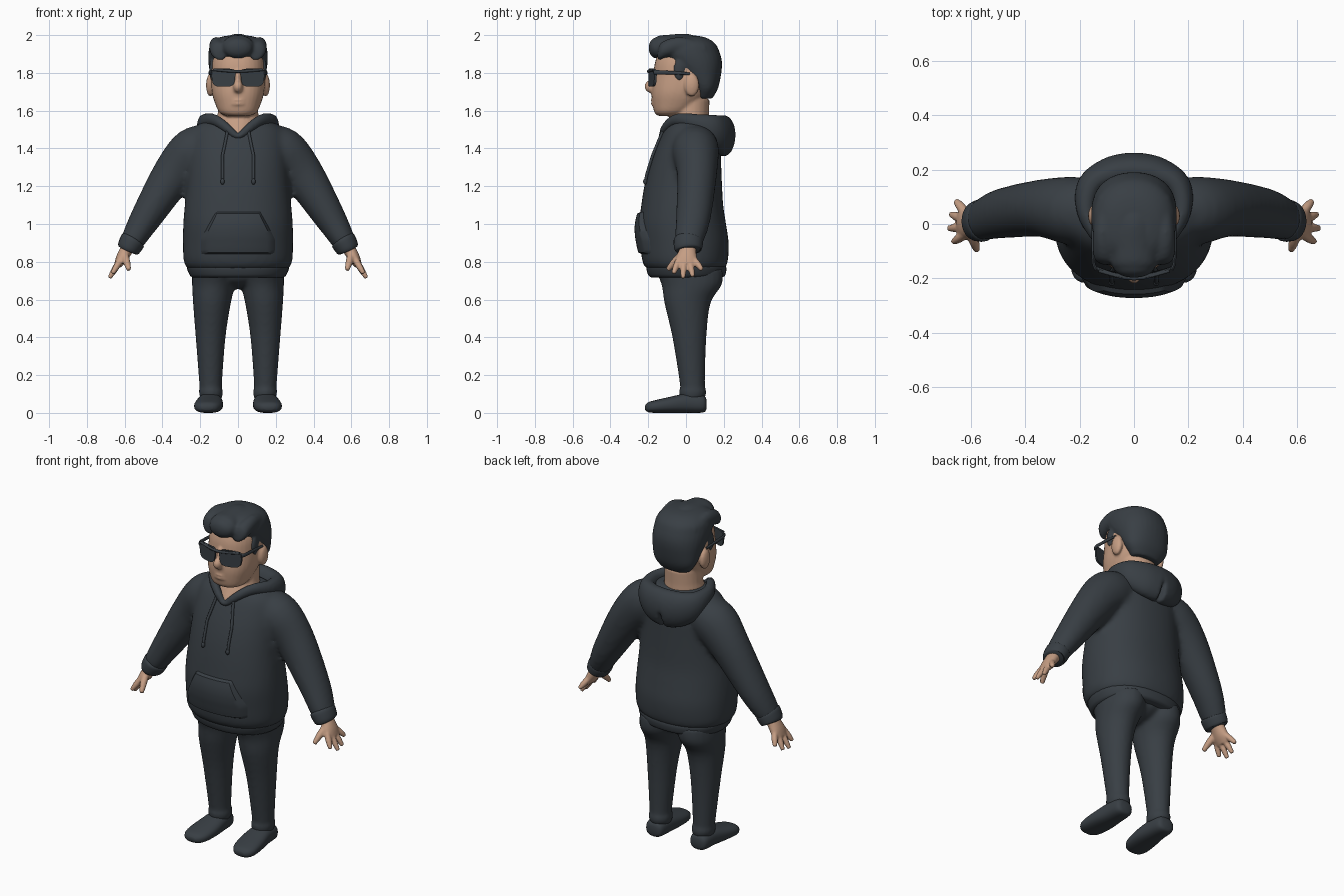
import bpy, bmesh
from math import sin, cos, pi
from mathutils import Vector, Matrix

cube = bpy.data.objects.get("Cube")
if cube:
    bpy.data.objects.remove(cube)


def material(name, rgb):
    m = bpy.data.materials.new(name)
    m.use_nodes = True
    m.diffuse_color = (*rgb, 1)
    m.node_tree.nodes["Principled BSDF"].inputs["Base Color"].default_value = (*rgb, 1)
    return m


CLOTH = material("charcoal", (0.040, 0.049, 0.058))
SKIN = material("skin", (0.56, 0.34, 0.23))
X, Y, Z = Vector((1, 0, 0)), Vector((0, 1, 0)), Vector((0, 0, 1))


def spline(pts, steps):
    """Smooth curve through tuples of any length."""
    out, last = [], len(pts) - 1
    for i in range(last):
        a, b, c, d = (Vector(pts[max(0, min(last, i + k))]) for k in (-1, 0, 1, 2))
        for s in range(steps):
            t = s / steps
            out.append(b + (c - a) * t / 2 + (a - b * 2.5 + c * 2 - d / 2) * t * t
                       + (b * 1.5 - a / 2 - c * 1.5 + d / 2) * t ** 3)
    return out + [Vector(pts[-1])]


def spow(v, p):
    return (1 if v > 0 else -1) * abs(v) ** p


def tube(bm, pts, side=1, axis=None, ref=Y, steps=4, n=24, power=2.0):
    """Loft through (x, y, z, radius along ref, radius across)."""
    path = spline(pts, steps)
    rings = []
    for i, p in enumerate(path):
        t = axis or (path[min(i + 1, len(path) - 1)] - path[max(i - 1, 0)])
        t = Vector(t[:3]).normalized()
        a = (ref - t * ref.dot(t)).normalized()
        b = t.cross(a)
        ring = []
        for k in range(n):
            w = 2 * pi * k / n
            q = Vector(p[:3]) + a * max(p[3], .002) * spow(cos(w), 2 / power) \
                + b * max(p[4], .002) * spow(sin(w), 2 / power)
            ring.append(bm.verts.new((q.x * side, q.y, q.z)))
        rings.append(ring)
    for r, s in zip(rings, rings[1:]):
        for k in range(n):
            bm.faces.new((r[k], r[(k + 1) % n], s[(k + 1) % n], s[k]))
    bm.faces.new(rings[0])
    bm.faces.new(rings[-1])


def ball(bm, centre, radii):
    m = Matrix.Translation(centre) @ Matrix.Diagonal((*radii, 1))
    bmesh.ops.create_uvsphere(bm, u_segments=24, v_segments=14, radius=1, matrix=m)


def finish(name, bm, mat, voxel=0, smooth=4):
    """Make the object; a voxel size fuses its overlapping volumes."""
    bmesh.ops.recalc_face_normals(bm, faces=bm.faces[:])
    me = bpy.data.meshes.new(name)
    bm.to_mesh(me)
    bm.free()
    me.materials.append(mat)
    ob = bpy.data.objects.new(name, me)
    bpy.context.collection.objects.link(ob)
    bpy.ops.object.select_all(action='DESELECT')
    ob.select_set(True)
    bpy.context.view_layer.objects.active = ob
    bpy.ops.object.shade_smooth_by_angle(angle=0.8)
    if voxel:
        r = ob.modifiers.new("fuse", 'REMESH')
        r.mode, r.voxel_size, r.use_smooth_shade = 'VOXEL', voxel, True
        s = ob.modifiers.new("soften", 'SMOOTH')
        s.factor, s.iterations = 0.5, smooth
    return ob


SIDES = ((1, "left"), (-1, "right"))

# Hoodie body and sleeves
TORSO = [(0, 0, .76, .205, .265), (0, -.005, .8, .226, .287), (0, -.008, .9, .234, .292),
         (0, -.018, 1.0, .23, .29), (0, -.02, 1.1, .217, .282), (0, -.015, 1.2, .206, .272),
         (0, -.005, 1.3, .192, .265), (0, .01, 1.4, .172, .258), (0, .024, 1.5, .138, .235),
         (0, .03, 1.55, .1, .17)]
ARM = [(.13, .05, 1.43, .11, .1), (.23, .05, 1.385, .125, .13), (.34, .058, 1.265, .106, .113),
       (.48, .04, 1.045, .093, .085), (.545, .02, .935, .08, .068), (.57, .012, .89, .07, .06)]
bm = bmesh.new()
tube(bm, TORSO, axis=Z, n=40, power=2.2)
for s, _ in SIDES:
    tube(bm, ARM, s)
finish("hoodie_body", bm, CLOTH, .016, 6)


def front(x, z):
    """Front surface of the hoodie body."""
    sec = min(spline(TORSO, 12), key=lambda q: abs(q[2] - z))
    u = min(1, abs(x) / sec[4])
    return sec[1] - sec[3] * (1 - u ** 2.2) ** (1 / 2.2)


# Ribbed hem and cuffs
bm = bmesh.new()
tube(bm, [(0, .004, .718, .19, .243), (0, .004, .73, .204, .256), (0, .002, .765, .212, .27),
          (0, 0, .79, .205, .268)], axis=Z, n=40, power=2.2)
finish("hoodie_hem", bm, CLOTH)
for s, side in SIDES:
    bm = bmesh.new()
    tube(bm, [(.552, .014, .92, .068, .058), (.558, .013, .91, .078, .067),
              (.58, .01, .87, .073, .061), (.585, .01, .86, .062, .05)], s)
    finish(side + "_cuff", bm, CLOTH)

# Kangaroo pocket, its edge sinking into the hoodie
bm = bmesh.new()
N = 16
grid = []
for j in range(N + 1):
    v = j / N
    z = .835 + .235 * v
    half = .205 if v < .35 else .205 - .085 * (v - .35) / .65
    row = []
    for i in range(N + 1):
        x = half * (2 * i / N - 1)
        edge = i in (0, N) or j in (0, N)
        row.append(bm.verts.new((x, front(x, z) + (.012 if edge else -.013 - .012 * sin(pi * v)), z)))
    grid.append(row)
for a, b in zip(grid, grid[1:]):
    for i in range(N):
        bm.faces.new((a[i], a[i + 1], b[i + 1], b[i]))
finish("front_pocket", bm, CLOTH)

# Hood lying around the neck
HOOD = [(0, -.128, 1.455, .016, .018), (.055, -.112, 1.505, .025, .022), (.125, -.055, 1.55, .032, .026),
        (.175, .04, 1.54, .045, .034), (.16, .135, 1.505, .078, .052), (.085, .185, 1.475, .104, .062),
        (0, .2, 1.465, .112, .065)]
bm = bmesh.new()
for s, _ in SIDES:
    tube(bm, HOOD, s, ref=Z, steps=6)
finish("hood", bm, CLOTH, .011, 4)

# Drawstrings
for s, side in SIDES:
    bm = bmesh.new()
    cord = [(.055 + .027 * min(1, k / 3), 1.495 - .045 * k) for k in range(7)]
    tube(bm, [(x, front(x, z) - .006, z, .008, .008) for x, z in cord], s, n=10)
    x, z = cord[-1]
    ball(bm, (x * s, front(x, z) - .007, z), (.011, .011, .016))
    finish(side + "_drawstring", bm, CLOTH)

# Trousers
LEG = [(.143, .035, .075, .062, .056), (.143, .036, .1, .071, .063), (.144, .036, .125, .071, .063),
       (.145, .034, .15, .066, .06), (.145, .018, .4, .09, .079), (.138, .008, .58, .122, .1),
       (.129, .03, .68, .16, .114), (.122, .015, .76, .18, .12)]
bm = bmesh.new()
for s, _ in SIDES:
    tube(bm, LEG, s, axis=Z)
ball(bm, (0, .02, .74), (.15, .15, .085))
finish("trousers", bm, CLOTH, .011, 4)

# Shoes
SHOE = [(.148, .108, .045, .026, .032), (.148, .09, .048, .046, .054), (.148, .01, .052, .052, .064),
        (.153, -.08, .043, .043, .074), (.16, -.16, .034, .034, .072), (.163, -.2, .03, .026, .054),
        (.163, -.216, .028, .012, .028)]
for s, side in SIDES:
    bm = bmesh.new()
    tube(bm, SHOE, s, axis=Y, ref=Z, power=2.5)
    finish(side + "_shoe", bm, CLOTH)

# Hands: palm, thumb and four fingers
TIPS = [(.655, .085, .757), (.674, .036, .722), (.681, -.016, .714), (.665, -.066, .738)]
for s, side in SIDES:
    bm = bmesh.new()
    tube(bm, [(.575, .01, .885, .042, .036), (.595, .008, .855, .046, .034),
              (.618, .003, .815, .056, .03), (.638, .004, .78, .05, .02)], s)
    for i, tip in enumerate(TIPS):
        base = Vector((.622, .045 - .028 * i, .81))
        mid = base.lerp(Vector(tip), .55)
        tube(bm, [(*base, .016, .018), (*mid, .017, .017), (*tip, .011, .011)], s, n=12)
    tube(bm, [(.6, -.02, .84, .02, .02), (.588, -.065, .795, .019, .019),
              (.577, -.097, .757, .012, .012)], s, n=12)
    finish(side + "_hand", bm, SKIN, .006, 3)

# Head with neck, ears, nose and lips
HEAD = [(0, -.085, 1.572, .06, .06), (0, -.075, 1.59, .092, .098), (0, -.05, 1.64, .128, .122),
        (0, -.03, 1.7, .152, .139), (0, -.01, 1.78, .163, .143), (0, 0, 1.86, .163, .14),
        (0, .005, 1.93, .135, .115), (0, .005, 1.965, .07, .07)]
NECK = [(0, -.02, 1.45, .1, .04), (0, -.01, 1.48, .118, .07), (0, .01, 1.53, .112, .112),
        (0, .022, 1.58, .1, .108), (0, .025, 1.66, .1, .105)]
bm = bmesh.new()
tube(bm, HEAD, axis=Z, n=32, power=2.3)
tube(bm, NECK, axis=Z)
for s, _ in SIDES:
    ball(bm, (.147 * s, .03, 1.735), (.022, .04, .06))
ball(bm, (0, -.186, 1.728), (.026, .034, .034))
ball(bm, (0, -.172, 1.77), (.016, .022, .05))
for z in (1.655, 1.636):
    ball(bm, (0, -.17, z), (.04, .016, .009))
finish("head", bm, SKIN, .008, 3)

# Hair: cap, sideburns and swept-back locks
CAP = [(0, .095, 1.665, .045, .09), (0, .1, 1.72, .07, .13), (0, .072, 1.8, .115, .149),
       (0, .042, 1.86, .148, .157), (0, .015, 1.91, .163, .156), (0, .005, 1.955, .15, .144),
       (0, 0, 1.985, .11, .105), (0, 0, 1.997, .06, .06)]
bm = bmesh.new()
tube(bm, CAP, axis=Z, n=32, power=2.2)
tube(bm, [(0, -.165, 1.915, .035, .05), (0, -.155, 1.94, .052, .08), (0, -.09, 1.957, .045, .075),
          (0, .02, 1.965, .04, .06), (0, .13, 1.93, .03, .04)], axis=Y, ref=Z)
for s, _ in SIDES:
    ball(bm, (.136 * s, -.035, 1.815), (.016, .032, .06))
    tube(bm, [(.085, -.15, 1.89, .03, .03), (.105, -.125, 1.92, .045, .042),
              (.115, -.03, 1.945, .045, .036), (.1, .1, 1.925, .035, .035)], s, axis=Y, ref=Z)
ball(bm, (0, -.155, 1.932), (.078, .043, .056))
finish("hair", bm, CLOTH, .009, 3)

# Sunglasses: curved lenses, bridge and temples
for s, side in SIDES:
    bm = bmesh.new()
    ring = []
    for k in range(28):
        w = 2 * pi * k / 28
        z = .048 * spow(sin(w), .5)
        x = .077 + (.062 + .12 * z) * spow(cos(w), .5)
        ring.append(bm.verts.new((x * s, -.2 + 1.7 * x * x, 1.775 + z)))
    face = bm.faces.new(ring)
    new = bmesh.ops.extrude_face_region(bm, geom=[face])["geom"]
    bmesh.ops.translate(bm, vec=(0, .012, 0), verts=[g for g in new if isinstance(g, bmesh.types.BMVert)])
    finish(side + "_lens", bm, CLOTH)
    bm = bmesh.new()
    tube(bm, [(.138, -.168, 1.803, .012, .007), (.149, -.14, 1.803, .011, .006),
              (.15, -.06, 1.8, .009, .006), (.15, .02, 1.795, .007, .006)], s, ref=Z, n=10)
    finish(side + "_temple", bm, CLOTH)
bm = bmesh.new()
tube(bm, [(-.13, -.172, 1.817, .007, .007), (0, -.2, 1.808, .008, .008), (.13, -.172, 1.817, .007, .007)],
     ref=Z, n=10)
finish("brow_bar", bm, CLOTH)
